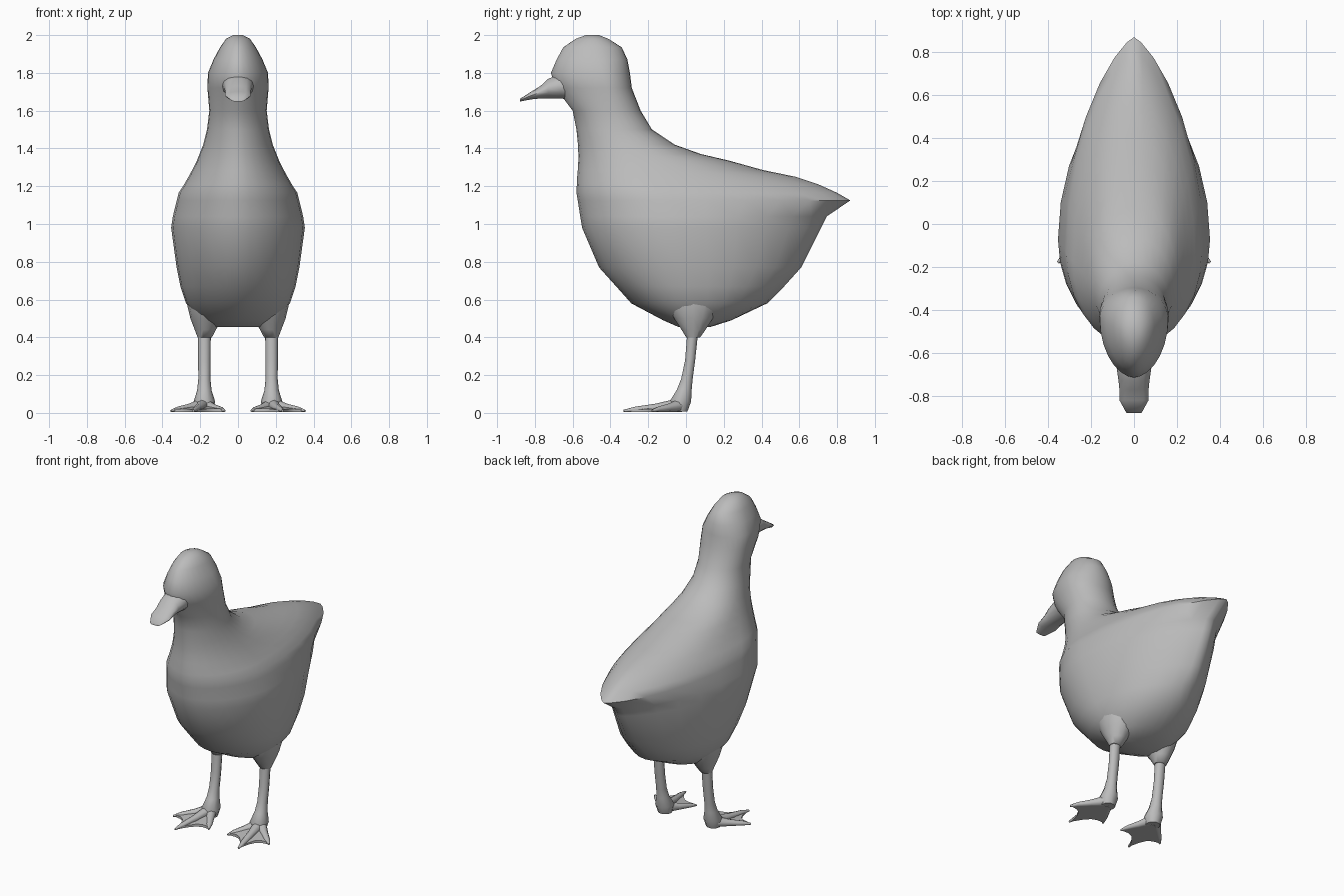
import bpy, bmesh, math
from mathutils import Vector

if "Cube" in bpy.data.objects:
    bpy.data.objects.remove(bpy.data.objects["Cube"])

grey = bpy.data.materials.new("plain grey")
grey.diffuse_color = (0.5, 0.5, 0.5, 1)
grey.use_nodes = True
grey.node_tree.nodes["Principled BSDF"].inputs["Base Color"].default_value = grey.diffuse_color


def loft(name, rings, mirror=False, angle=60):
    """Skin a list of equal-length point rings and cap both ends."""
    bm = bmesh.new()
    loops = [[bm.verts.new(p) for p in ring] for ring in rings]
    n = len(loops[0])
    for a, b in zip(loops, loops[1:]):
        for i in range(n):
            j = (i + 1) % n
            bm.faces.new((a[i], a[j], b[j], b[i]))
    bm.faces.new(loops[0][::-1])
    bm.faces.new(loops[-1])
    bmesh.ops.recalc_face_normals(bm, faces=bm.faces)
    mesh = bpy.data.meshes.new(name)
    bm.to_mesh(mesh)
    bm.free()
    mesh.materials.append(grey)
    obj = bpy.data.objects.new(name, mesh)
    bpy.context.collection.objects.link(obj)
    if mirror:
        mod = obj.modifiers.new("mirror", 'MIRROR')
        mod.use_axis = (True, False, False)
        mod.mirror_object = centre
    bpy.ops.object.select_all(action='DESELECT')
    obj.select_set(True)
    bpy.context.view_layer.objects.active = obj
    bpy.ops.object.shade_smooth_by_angle(angle=math.radians(angle))
    return obj


def ellipse(c, u, v, n):
    c, u, v = Vector(c), Vector(u), Vector(v)
    return [c + u * math.cos(t) + v * math.sin(t)
            for t in (2 * math.pi * i / n for i in range(n))]


def blend(z, keys):
    """Straight-line interpolation between (height, value) keys."""
    for (z0, v0), (z1, v1) in zip(keys, keys[1:]):
        if z <= z1:
            return v0 + (v1 - v0) * max(0, z - z0) / (z1 - z0)
    return keys[-1][1]


def slice_ring(z, front, back, hw, n=28):
    """Egg-shaped level slice that tapers towards the tail."""
    wide = blend(z, [(0.5, 0.04), (1.1, -0.10), (1.5, -0.37), (2.0, -0.495)])
    taper = blend(z, [(0.5, 1.0), (0.87, 1.5), (1.13, 1.5), (1.35, 1.0)])
    pts = []
    for i in range(n):
        t = 2 * math.pi * i / n
        c, s = math.cos(t), math.sin(t)
        reach, power = (back - wide, taper) if c > 0 else (wide - front, 1.1)
        pts.append((math.copysign(hw * abs(s) ** power, s), wide + reach * c, z))
    return pts


centre = bpy.data.objects.new("mirror_centre", None)
centre.hide_render = True
bpy.context.collection.objects.link(centre)

# Body, neck and head: height, front, back, half width
rows = [
    (0.455, -0.04, 0.13, 0.13), (0.49, -0.12, 0.24, 0.20), (0.58, -0.29, 0.43, 0.275),
    (0.67, -0.37, 0.52, 0.305), (0.77, -0.46, 0.61, 0.325), (0.98, -0.55, 0.715, 0.354),
    (1.04, -0.56, 0.745, 0.345), (1.125, -0.573, 0.87, 0.324), (1.165, -0.58, 0.80, 0.314),
    (1.21, -0.578, 0.70, 0.285), (1.25, -0.576, 0.58, 0.262), (1.285, -0.573, 0.41, 0.243),
    (1.335, -0.57, 0.23, 0.218), (1.37, -0.57, 0.08, 0.204), (1.42, -0.572, -0.06, 0.184),
    (1.50, -0.58, -0.18, 0.164), (1.60, -0.60, -0.24, 0.152), (1.72, -0.69, -0.287, 0.162),
    (1.80, -0.715, -0.297, 0.159), (1.87, -0.685, -0.31, 0.13), (1.935, -0.65, -0.34, 0.095),
    (1.98, -0.585, -0.41, 0.064), (2.0, -0.53, -0.46, 0.025)]
loft("body", [slice_ring(*r) for r in rows])

# Flat bill flowing out of the face: y, height, half width, half thickness
bill = [(-0.56, 1.735, 0.09, 0.08), (-0.66, 1.73, 0.082, 0.068),
        (-0.73, 1.717, 0.072, 0.053), (-0.77, 1.698, 0.068, 0.034),
        (-0.82, 1.68, 0.068, 0.021), (-0.88, 1.655, 0.035, 0.007)]
loft("bill", [ellipse((0, y, z), (w, 0, 0), (0, 0, h), 14) for y, z, w, h in bill])

# Thighs tapering out of the belly: x, y, z, half width, half depth
thigh = [(0.13, 0.04, 0.72, 0.14, 0.18), (0.153, 0.04, 0.58, 0.118, 0.15),
         (0.167, 0.04, 0.50, 0.085, 0.105), (0.173, 0.04, 0.44, 0.056, 0.065),
         (0.176, 0.038, 0.40, 0.038, 0.038)]
loft("thigh", [ellipse((x, y, z), (a, 0, 0), (0, b, 0), 14)
               for x, y, z, a, b in thigh], mirror=True)

# Shins with a heel that spreads forward into the foot: y, z, half width, half depth
shin = [(0.035, 0.42, 0.034, 0.03), (0.022, 0.28, 0.033, 0.028),
        (0.005, 0.18, 0.032, 0.032), (-0.01, 0.12, 0.038, 0.042),
        (-0.03, 0.06, 0.057, 0.06), (-0.035, 0.008, 0.045, 0.045)]
loft("shin", [ellipse((0.178, y, z), (a, 0, 0), (0, b, 0), 10)
              for y, z, a, b in shin], mirror=True)

# Three toes fanning out from the heel
heel = Vector((0.18, -0.02, 0))
tips = {"inner_toe": (0.07, -0.21), "middle_toe": (0.235, -0.33), "outer_toe": (0.355, -0.18)}
for name, tip in tips.items():
    d = Vector((*tip, 0)) - heel
    side = Vector((-d.y, d.x, 0)).normalized()
    rings = []
    for f, w, h in ((0.1, 0.034, 0.035), (0.45, 0.024, 0.022),
                    (0.8, 0.018, 0.014), (1.0, 0.006, 0.006)):
        rings.append(ellipse(heel + d * f + Vector((0, 0, h + 0.005)),
                             side * w, (0, 0, h), 8))
    loft(name, rings, mirror=True)

# Webbing with a scalloped front edge
a, b, c = (Vector((*t, 0)) for t in tips.values())
edge = [heel]
for p, q in ((a, b), (b, c)):
    for f in (0, 0.25, 0.5, 0.75):
        edge.append(p.lerp(q, f).lerp(heel, 0.05 + 0.7 * f * (1 - f)))
edge.append(c.lerp(heel, 0.05))
lower = [p + Vector((0, 0, 0.006)) for p in edge]
upper = [p + Vector((0, 0, 0.016 + 0.03 * (1 - min(1, (p - heel).length / 0.25))))
         for p in edge]
loft("web", [lower, upper], mirror=True, angle=40)
